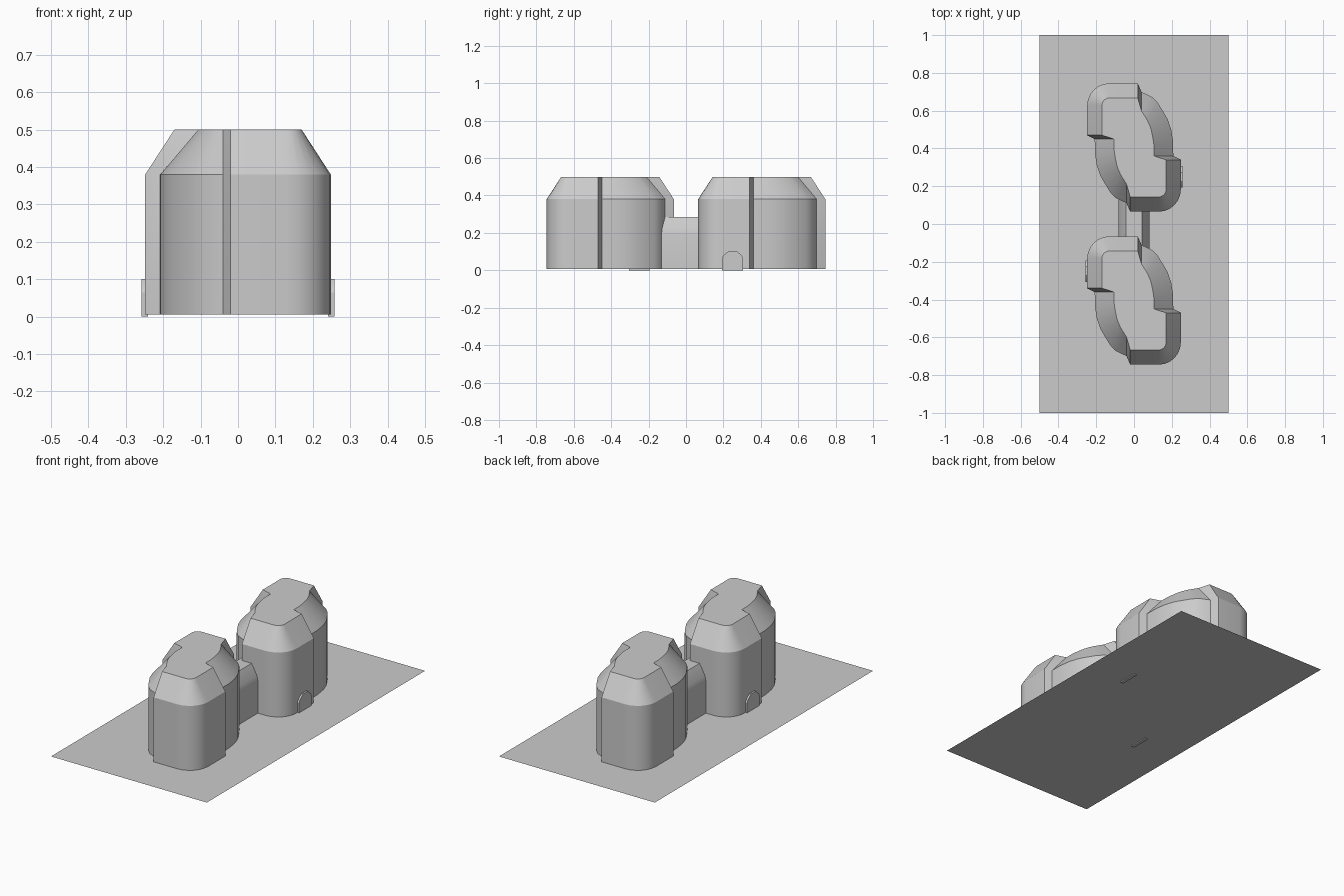
import bpy, bmesh
from math import sin, cos, radians

if "Cube" in bpy.data.objects:
    bpy.data.objects.remove(bpy.data.objects["Cube"])

BASE = 0.006


def make(name, verts, faces, smooth=True):
    mesh = bpy.data.meshes.new(name)
    mesh.from_pydata(verts, [], faces)
    bm = bmesh.new()
    bm.from_mesh(mesh)
    bmesh.ops.recalc_face_normals(bm, faces=bm.faces)
    bm.to_mesh(mesh)
    bm.free()
    ob = bpy.data.objects.new(name, mesh)
    bpy.context.collection.objects.link(ob)
    if smooth:
        bpy.ops.object.select_all(action='DESELECT')
        ob.select_set(True)
        bpy.context.view_layer.objects.active = ob
        bpy.ops.object.shade_smooth_by_angle(angle=radians(28))
    return ob


def loft(name, rings, caps):
    n = len(rings[0])
    verts = [p for r in rings for p in r]
    faces = [(k * n + i, k * n + (i + 1) % n, (k + 1) * n + (i + 1) % n, (k + 1) * n + i)
             for k in range(len(rings) - 1) for i in range(n)]
    if 'bottom' in caps:
        faces.append(tuple(range(n))[::-1])
    if 'top' in caps:
        faces.append(tuple(range((len(rings) - 1) * n, len(rings) * n)))
    return make(name, verts, faces)


# Footprint half: a curved quarter plus a round-cornered quarter, then turned 180 degrees
CURVE_OUT = [(.208, -.045), (.207, .03), (.197, .095), (.178, .15), (.153, .193),
             (.125, .238), (.095, .268), (.04, .294)]
CURVE_IN = [(.106, -.045), (.106, .01), (.1, .05), (.092, .09), (.082, .12),
            (.069, .147), (.056, .168), (.04, .193)]


def outline(curve, inset):
    r = .118 - inset
    corner = [(-.13 + r * cos(radians(a)), .222 + r * sin(radians(a)))
              for a in range(90, 181, 15)]
    half = curve + [(.02, .34 - inset)] + corner + [(-.248 + inset, .065)]
    return half + [(-x, -y) for x, y in half]


def pod(name, cy):
    levels = [(CURVE_OUT, 0, BASE), (CURVE_OUT, 0, .38), (CURVE_IN, .078, .5)]
    loft(name, [[(x, y + cy, z) for x, y in outline(c, i)] for c, i, z in levels], ['top'])


# Ground sheet
make("ground_sheet", [(-.5, -1, BASE), (.5, -1, BASE), (.5, 1, BASE), (-.5, 1, BASE)],
     [(0, 1, 2, 3)], False)

# Two pods
pod("rear_pod", .405)
pod("front_pod", -.405)

# Connecting passage
half = [(.082, BASE), (.082, .19), (.076, .222), (.042, .284)]
profile = half + [(-x, z) for x, z in reversed(half)]
loft("passage", [[(x, y, z) for x, z in profile] for y in (-.18, .18)], ['bottom', 'top'])

# Doors on opposite sides
door = [(.192, 0), (.306, 0), (.306, .065), (.298, .08), (.272, .101),
        (.226, .101), (.2, .08), (.192, .065)]
for s, name in ((1, "right_door"), (-1, "left_door")):
    loft(name, [[(s * x, s * y, z) for y, z in door] for x in (.24, .258)], ['bottom', 'top'])
